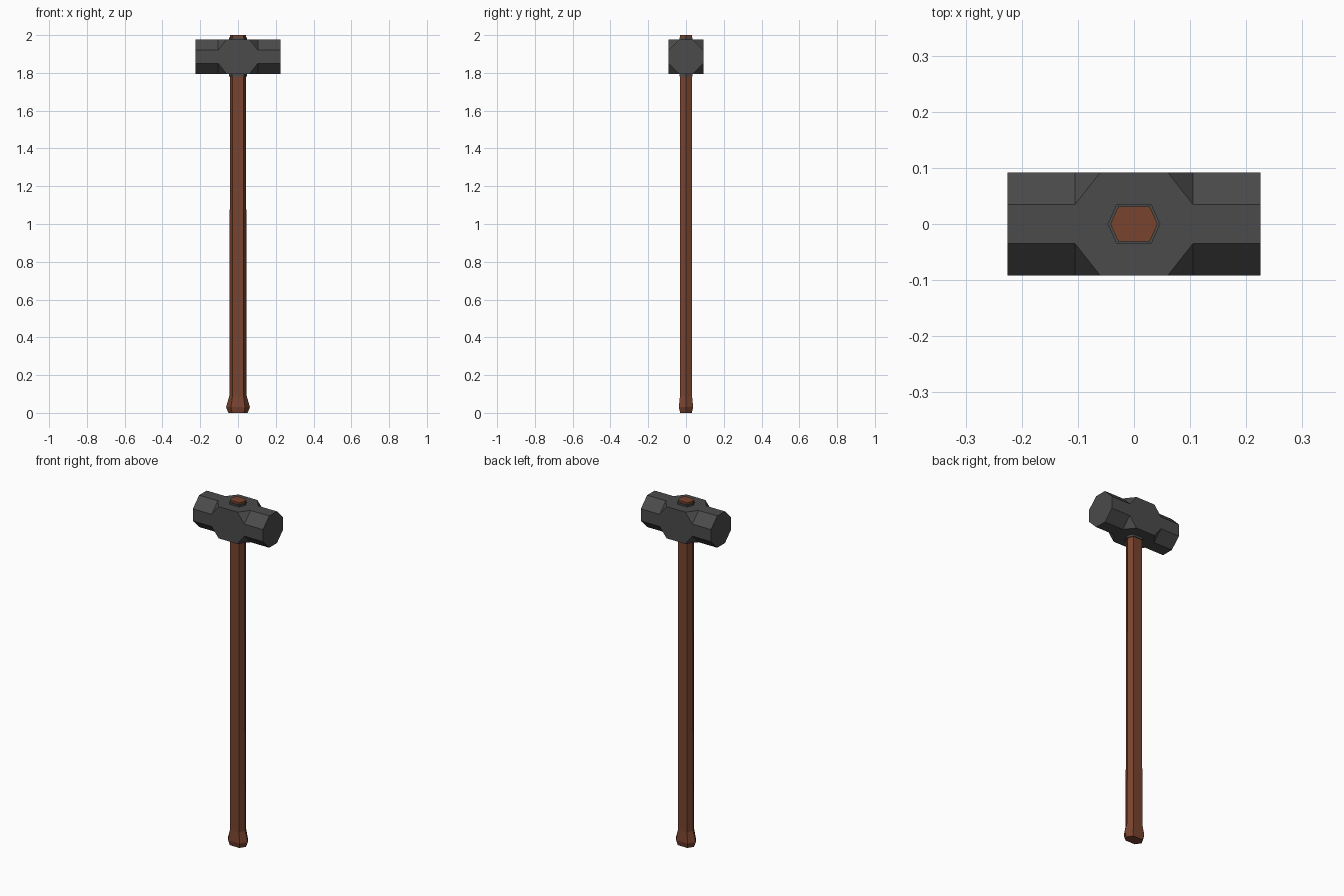
import bpy, bmesh

if "Cube" in bpy.data.objects:
    bpy.data.objects.remove(bpy.data.objects["Cube"])


def material(name, rgb):
    m = bpy.data.materials.new(name)
    m.diffuse_color = (*rgb, 1)
    m.use_nodes = True
    m.node_tree.nodes["Principled BSDF"].inputs["Base Color"].default_value = m.diffuse_color
    return m


WOOD = material("brown wood", (0.19, 0.057, 0.028))
IRON = material("dark iron", (0.07, 0.07, 0.07))


def finish(name, bm, mat):
    bmesh.ops.recalc_face_normals(bm, faces=bm.faces)
    me = bpy.data.meshes.new(name)
    bm.to_mesh(me)
    bm.free()
    me.materials.append(mat)
    ob = bpy.data.objects.new(name, me)
    bpy.context.collection.objects.link(ob)
    return ob


def hex_loft(name, sections, mat):
    """Loft of stretched hexagons; sections are (z, half width, half flat, half depth)."""
    bm = bmesh.new()
    rings = []
    for z, w, f, d in sections:
        pts = [(w, 0), (f, d), (-f, d), (-w, 0), (-f, -d), (f, -d)]
        rings.append([bm.verts.new((x, y, z)) for x, y in pts])
    for a, b in zip(rings, rings[1:]):
        for i in range(6):
            j = (i + 1) % 6
            bm.faces.new((a[i], a[j], b[j], b[i]))
    bm.faces.new(rings[0])
    bm.faces.new(rings[-1])
    return finish(name, bm, mat)


# Handle: flared butt, slight taper, end showing above the head
hex_loft("handle", [
    (0.0, 0.051, 0.031, 0.031),
    (0.03, 0.063, 0.037, 0.038),
    (0.09, 0.046, 0.029, 0.032),
    (1.79, 0.042, 0.028, 0.031),
    (2.0, 0.042, 0.028, 0.031),
], WOOD)

# Iron collar around the eye, just proud of the head above and below
hex_loft("collar", [(1.782, 0.047, 0.031, 0.035), (1.988, 0.047, 0.031, 0.035)], IRON)

# Head: octagonal striking ends and a square-cornered middle
R, F, L, M, C = 0.092, 0.035, 0.225, 0.105, 0.06
ZC = 1.886
OCT = [(R, -F), (R, F), (F, R), (-F, R), (-R, F), (-R, -F), (-F, -R), (F, -R)]
SQ = [(R, R), (-R, R), (-R, -R), (R, -R)]
bm = bmesh.new()
ring = lambda x, pts: [bm.verts.new((x, y, ZC + z)) for y, z in pts]
inner, corner = {}, {}
for s in (-1, 1):
    end, inner[s], corner[s] = ring(s * L, OCT), ring(s * M, OCT), ring(s * C, SQ)
    bm.faces.new(end)
    for i in range(8):
        j = (i + 1) % 8
        bm.faces.new((end[i], end[j], inner[s][j], inner[s][i]))
    for k in range(4):  # sloped triangle at each corner
        bm.faces.new((inner[s][2 * k + 1], inner[s][(2 * k + 2) % 8], corner[s][k]))
for k in range(4):  # large flat cheeks of the middle block
    a, b, p, q = inner[-1], inner[1], corner[-1], corner[1]
    bm.faces.new((a[2 * k], a[2 * k + 1], p[k], q[k],
                  b[2 * k + 1], b[2 * k], q[k - 1], p[k - 1]))
finish("hammer_head", bm, IRON)
